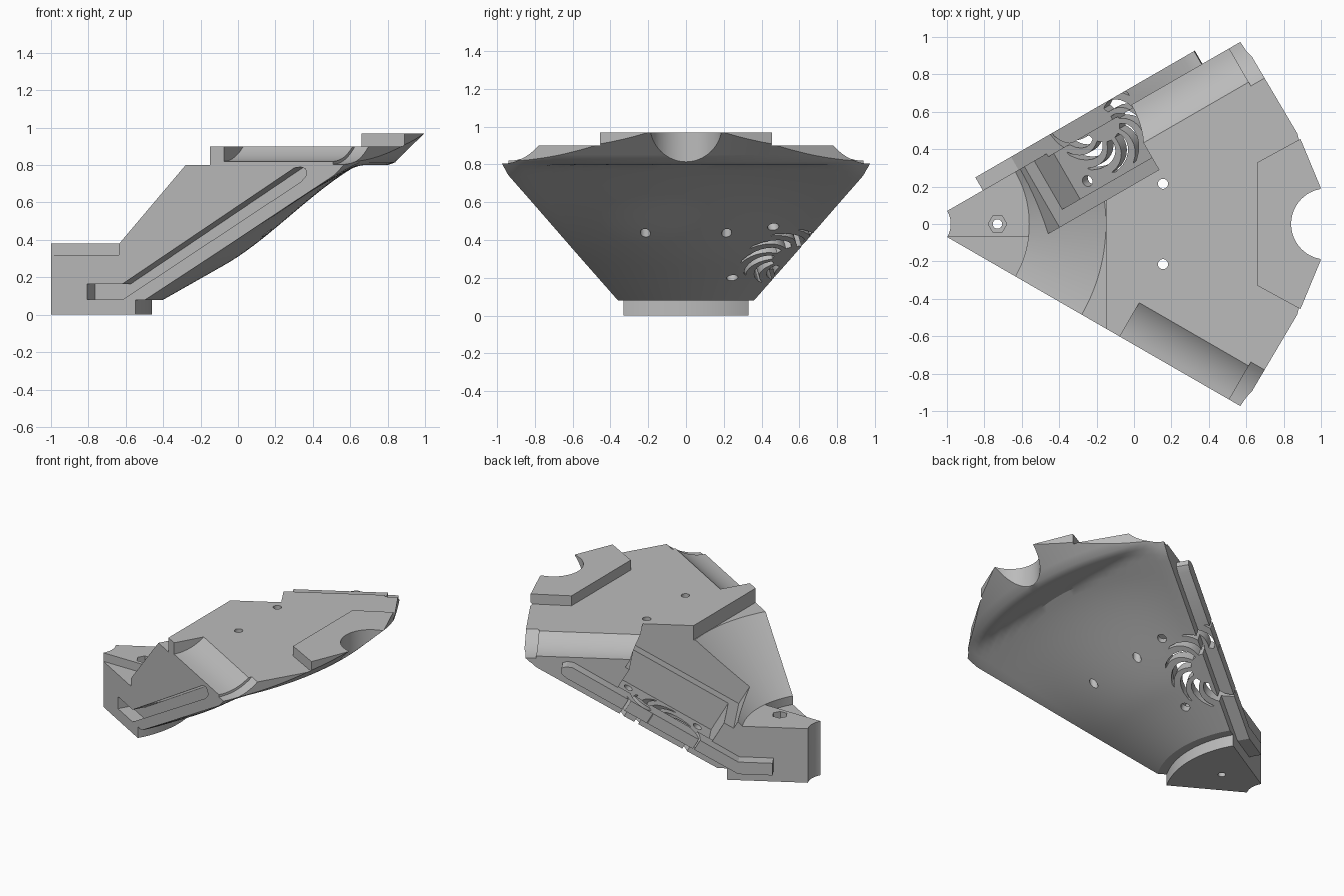
import bpy, bmesh, math
from math import sin, cos, radians, pi, hypot
from mathutils import Vector

if "Cube" in bpy.data.objects:
    bpy.data.objects.remove(bpy.data.objects["Cube"])

APEX = -1.12                      # wedge apex on the x axis
HALF = radians(30)                # half angle of the wedge

mat = bpy.data.materials.new("plain_grey")
mat.use_nodes = True
GREY = (0.5, 0.5, 0.5, 1)
mat.diffuse_color = GREY
mat.node_tree.nodes["Principled BSDF"].inputs["Base Color"].default_value = GREY


def loft(name, loops):
    """Closed solid through equal-length loops, capped at both ends."""
    bm = bmesh.new()
    rows = [[bm.verts.new(p) for p in loop] for loop in loops]
    n = len(rows[0])
    for a, b in zip(rows, rows[1:]):
        for i in range(n):
            j = (i + 1) % n
            bm.faces.new((a[i], a[j], b[j], b[i]))
    bm.faces.new(rows[0])
    bm.faces.new(rows[-1])
    bmesh.ops.recalc_face_normals(bm, faces=bm.faces)
    mesh = bpy.data.meshes.new(name)
    bm.to_mesh(mesh)
    bm.free()
    ob = bpy.data.objects.new(name, mesh)
    bpy.context.collection.objects.link(ob)
    return ob


def prism(name, pts, lo, hi, place=lambda a, b, c: (a, b, c)):
    return loft(name, [[place(a, b, c) for a, b in pts] for c in (lo, hi)])


def circle(cx, cy, r, n=32):
    return [(cx + r * cos(2 * pi * i / n), cy + r * sin(2 * pi * i / n)) for i in range(n)]


def wedge(side):
    """Frame of a wedge wall: s along it, z up, d inward."""
    return lambda s, z, d: (APEX + s * cos(HALF) + d * sin(HALF),
                            side * (s * sin(HALF) - d * cos(HALF)), z)


def tilted(u, v, n):
    """Frame of the sloping fan floor: u up the slope, v inward, n off the floor."""
    s = 1.09 + u * cos(HALF) - n * sin(HALF)
    z = 0.383 + u * sin(HALF) + n * cos(HALF)
    return wedge(1)(s, z, v)


def revolve(name, profile, steps=40, limit=radians(36)):
    """Sweep profile(angle) -> [(r, z)] about the apex axis."""
    loops = []
    for i in range(steps + 1):
        a = -limit + 2 * limit * i / steps
        loops.append([(APEX + r * cos(a), r * sin(a), z) for r, z in profile(a)])
    return loft(name, loops)


def combine(body, tool, operation="DIFFERENCE"):
    mod = body.modifiers.new("bool", "BOOLEAN")
    mod.operation, mod.solver, mod.object = operation, "EXACT", tool
    bpy.context.view_layer.update()
    deps = bpy.context.evaluated_depsgraph_get()
    mesh = bpy.data.meshes.new_from_object(body.evaluated_get(deps))
    body.modifiers.clear()
    body.data = mesh
    bpy.data.objects.remove(tool)


# main wedge slab and raised pad
half = [(-1.03, 0.052), (0.58, 0.98), (0.89, 0.455), (1.0, 0.19)]
plan = half + [(x, -y) for x, y in reversed(half)]
body = prism("wedge_bracket", plan, 0, 0.9)
pad = [(0.66, 0.33), (0.89, 0.455), (1.0, 0.19)]
pad += [(x, -y) for x, y in reversed(pad)]
combine(body, prism("pad", pad, 0.85, 0.97), "UNION")


# hollow conical underside
def under(r, a):
    t = min(max((r - 1.05) / 0.7, 0), 1)
    w = max(0, 1 - (a / HALF) ** 2)
    cone = 0.08 + (r - 0.72) * 0.567
    return max(min(0.8, cone + 0.13 * t * t * (3 - 2 * t) * w), 0.8 + 0.94 * (r - 1.945))


def under_profile(a):
    radii = [0.72 + 1.6 * i / 40 for i in range(41)]
    return ([(0.66, -0.2), (0.66, 0.08)] + [(r, under(r, a)) for r in radii] + [(2.32, -0.2)])


combine(body, revolve("underside", under_profile))

# conical shoulder above the foot, step to the upper deck
shoulder = [(0.05, 0.38), (0.56, 0.38), (0.97, 0.8), (0.97, 1.3), (0.05, 1.3)]
combine(body, revolve("shoulder", lambda a: shoulder))
combine(body, prism("deck_step", [(-1.5, -1.2), (-0.149, -1.2), (-0.149, 1.2), (-1.5, 1.2)], 0.8, 1.3))

# lowered strip on one side of the foot
strip = [(-1.2, -0.07)]
for i in range(13):
    a = -math.asin(0.07 / 0.56) - radians(30) * i / 12
    strip.append((APEX + 0.56 * cos(a), 0.56 * sin(a)))
strip.append((-1.2, -0.5))
combine(body, prism("foot_strip", strip, 0.32, 0.5))

# round ends, vertical screw holes and hex recess
for name, pts, lo in (
        ("tip_notch", circle(APEX, 0, 0.14, 64), -1),
        ("rim_notch", circle(1.03, 0, 0.19, 64), -1),
        ("foot_hole", circle(-0.73, 0, 0.025), -1),
        ("foot_hex", circle(-0.73, 0, 0.05, 6), 0.28),
        ("deck_hole", circle(0.155, 0.215, 0.027), -1),
        ("deck_hole", circle(0.155, -0.215, 0.027), -1)):
    combine(body, prism(name, pts, lo, 2))

# half-pipe channels along both upper edges, wider at the rim
for side in (-1, 1):
    for r, start in ((0.316, 1.205), (0.332, 1.88)):
        ring = circle(0, 1.136, r, 64)
        place = wedge(side)
        combine(body, prism("channel", ring, start, 2.3,
                            lambda d, z, s, place=place: place(s, z, d)))

# joint: slot in one wall, matching tongue on the other
joint = [(0.36, 0.08), (0.58, 0.08), (1.68, 0.71), (1.715, 0.745), (1.71, 0.78),
         (1.68, 0.79), (1.64, 0.785), (0.58, 0.165), (0.36, 0.165)]
combine(body, prism("slot", joint, -0.1, 0.09, wedge(-1)))


# stepped fan pocket sunk into the other wall
def box(u0, u1, v):
    return [(u0, -0.2), (u1, -0.2), (u1, v), (u0, v)]


combine(body, prism("fan_pocket", box(-0.35, 0.35, 0.30), 0, 1.3, tilted))
combine(body, prism("fan_ledge", box(-0.42, 0.38, 0.375), 0.22, 1.3, tilted))
combine(body, prism("tongue", joint, -0.08, 0.02, wedge(1)), "UNION")

# swirled fan vents and fan screw holes
for k in range(12):
    left, right = [], []
    for i in range(9):
        t = i / 8
        rho = 0.11 + 0.17 * t
        ang = radians(30 * k + 8) + 0.7 * t * t
        w = 0.008 + 0.02 * sin(pi * (0.12 + 0.8 * t))
        left.append((rho * cos(ang) - w * sin(ang), rho * sin(ang) + w * cos(ang)))
        right.append((rho * cos(ang) + w * sin(ang), rho * sin(ang) - w * cos(ang)))
    if min(p[1] for p in left + right) > -0.2:
        combine(body, prism("vent", left + right[::-1], -0.25, 0.12, tilted))
for u in (-0.255, 0.255):
    combine(body, prism("fan_screw", circle(u, 0.237, 0.03, 24), -0.25, 0.12, tilted))

# finish
body.data.materials.clear()
body.data.materials.append(mat)
for poly in body.data.polygons:
    poly.material_index = 0
bpy.ops.object.select_all(action="DESELECT")
body.select_set(True)
bpy.context.view_layer.objects.active = body
bpy.ops.object.shade_smooth_by_angle(angle=radians(25))
